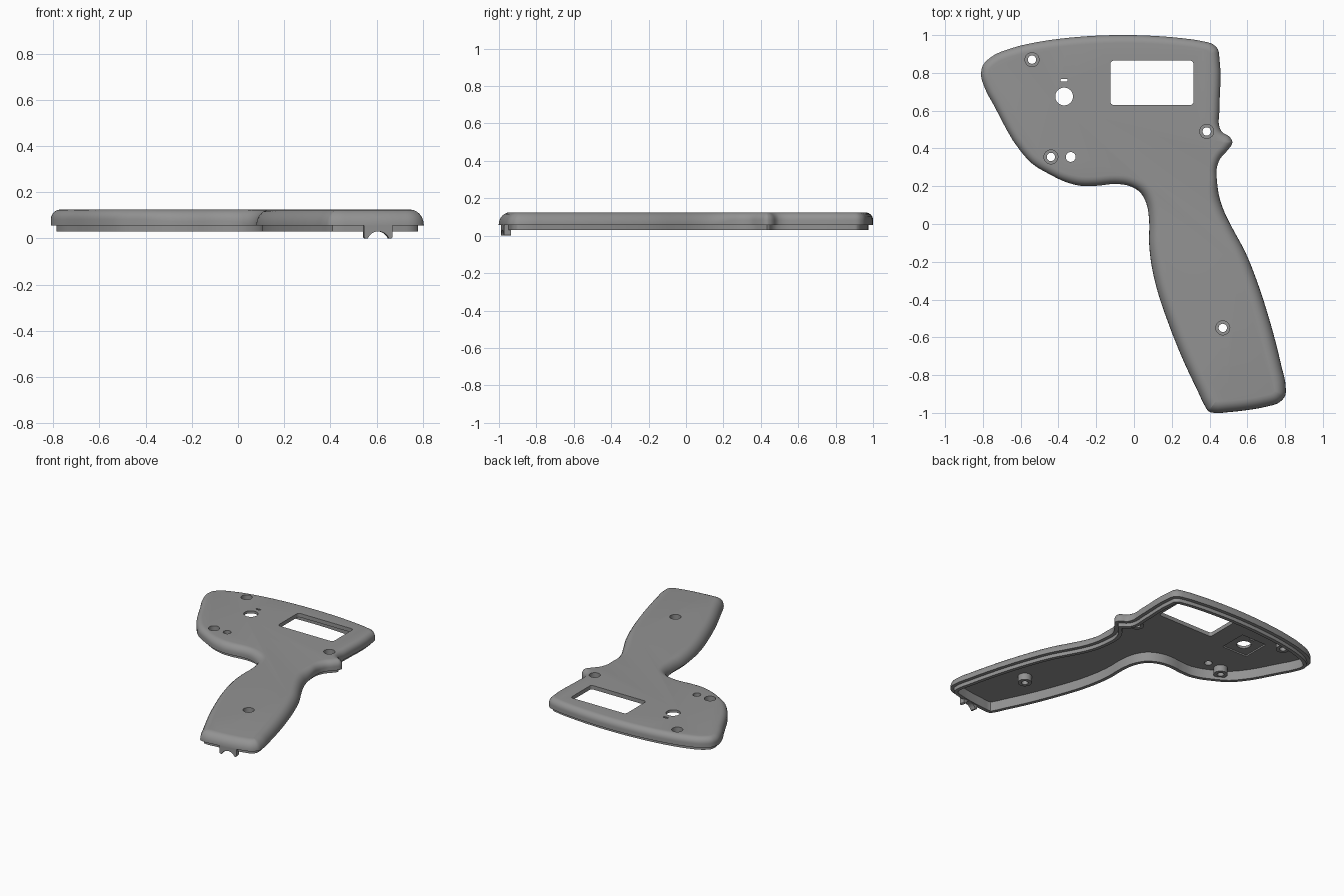
import bpy, bmesh, math
from mathutils import Vector, Matrix

if "Cube" in bpy.data.objects:
    bpy.data.objects.remove(bpy.data.objects["Cube"])

grey = bpy.data.materials.new("mid grey plastic")
grey.diffuse_color = (0.29, 0.29, 0.29, 1)
grey.use_nodes = True
grey.node_tree.nodes["Principled BSDF"].inputs["Base Color"].default_value = grey.diffuse_color

# Outline of the shell, counter-clockwise from the top
OUTLINE = [(-.1, 1), (-.3, .99), (-.5, .965), (-.65, .93), (-.755, .885), (-.8, .84),
           (-.81, .79), (-.79, .72), (-.74, .625), (-.6, .385), (-.54, .32), (-.45, .265),
           (-.36, .222), (-.28, .202), (-.2, .202), (-.1, .212), (-.03, .203), (.03, .17),
           (.065, .11), (.08, .02), (.08, -.1), (.09, -.2), (.12, -.34), (.18, -.52),
           (.26, -.72), (.34, -.89), (.378, -.968), (.395, -.992), (.425, -1), (.5, -.996),
           (.6, -.985), (.7, -.967), (.77, -.944), (.8, -.91), (.803, -.86), (.78, -.75),
           (.7, -.45), (.65, -.3), (.59, -.15), (.52, -.02), (.48, .06), (.455, .13),
           (.44, .22), (.44, .305), (.458, .348), (.495, .39), (.521, .435), (.51, .457),
           (.462, .492), (.452, .515), (.452, .6), (.452, .88), (.444, .925), (.42, .95),
           (.36, .968), (.25, .984), (.1, .996)]


def smooth_loop(pts, steps=4):
    """Closed Hermite spline with tangents that respect uneven spacing."""
    p = [Vector(q) for q in pts]
    n = len(p)
    tan = []
    for i in range(n):
        a, b = p[i] - p[i - 1], p[(i + 1) % n] - p[i]
        la, lb = a.length, b.length
        tan.append((a / la * lb + b / lb * la) / (la + lb))
    out = []
    for i in range(n):
        j = (i + 1) % n
        h = (p[j] - p[i]).length
        for s in range(steps):
            t = s / steps
            out.append(p[i] * (2*t**3 - 3*t*t + 1) + tan[i] * h * (t**3 - 2*t*t + t)
                       + p[j] * (3*t*t - 2*t**3) + tan[j] * h * (t**3 - t*t))
    return out


def seg_dist(q, a, b):
    d = b - a
    t = max(0, min(1, (q - a).dot(d) / d.length_squared))
    return (q - a - d * t).length


def inset(loop, dist):
    """Inset a loop; points folded over at tight corners are bridged."""
    n = len(loop)
    res, ok = [], []
    for i, p in enumerate(loop):
        t = (loop[(i + 1) % n] - loop[i - 1]).normalized()
        q = p + Vector((-t.y, t.x)) * dist[i]
        res.append(q)
        ok.append(min(seg_dist(q, loop[k - 1], loop[k]) for k in range(n)) > dist[i] * .96)
    for i in range(n):
        if not ok[i]:
            a = next(k for k in range(1, n) if ok[(i - k) % n])
            b = next(k for k in range(1, n) if ok[(i + k) % n])
            res[i] = res[(i - a) % n].lerp(res[(i + b) % n], a / (a + b)) if a + b else res[i]
    return res


def add_rings(bm, rings):
    """Skin a stack of equal-length rings and cap both ends."""
    vs = [[bm.verts.new(c) for c in r] for r in rings]
    n = len(vs[0])
    for a, b in zip(vs, vs[1:]):
        for i in range(n):
            j = (i + 1) % n
            bm.faces.new((a[i], a[j], b[j], b[i]))
    bm.faces.new(vs[0][::-1])
    bm.faces.new(vs[-1])


def lathe(bm, x, y, profile, n=32):
    add_rings(bm, [[(x + r * math.cos(2 * math.pi * i / n), y + r * math.sin(2 * math.pi * i / n), z)
                    for i in range(n)] for r, z in profile])


def prism(bm, x0, x1, y0, y1, z0, z1, r):
    """Box with rounded vertical corners."""
    pts = []
    for k, (cx, cy) in enumerate([(x1 - r, y1 - r), (x0 + r, y1 - r), (x0 + r, y0 + r), (x1 - r, y0 + r)]):
        for s in range(5):
            a = math.pi / 2 * (k + s / 4)
            pts.append((cx + r * math.cos(a), cy + r * math.sin(a)))
    add_rings(bm, [[(x, y, z) for x, y in pts] for z in (z0, z1)])


def finish(bm, name):
    bmesh.ops.recalc_face_normals(bm, faces=bm.faces)
    me = bpy.data.meshes.new(name)
    bm.to_mesh(me)
    bm.free()
    ob = bpy.data.objects.new(name, me)
    bpy.context.collection.objects.link(ob)
    me.materials.append(grey)
    return ob


def boolean(ob, bm, op):
    tool = finish(bm, "cutter")
    tool.hide_render = True
    m = ob.modifiers.new(op, 'BOOLEAN')
    m.operation, m.solver, m.object = op, 'EXACT', tool
    bpy.context.view_layer.objects.active = ob
    bpy.ops.object.modifier_apply(modifier=m.name)
    bpy.data.objects.remove(tool)


# Hollow shell: cavity, joint lip, side wall, then rounded top edge
loop = smooth_loop(OUTLINE)
grip = [max(0, min(1, (.24 - p.y) / .1)) for p in loop]   # softer edge on the grip


def ring(off, z):
    dist = off if isinstance(off, list) else [off] * len(loop)
    zs = z if isinstance(z, list) else [z] * len(loop)
    pts = inset(loop, dist) if max(dist) > 0 else loop
    return [(p.x, p.y, h) for p, h in zip(pts, zs)]


rings = [ring(.05, .097), ring(.05, .03), ring(.025, .03), ring(.025, .056), ring(0, .056)]
for s in range(7):
    a = math.pi / 2 * s / 6
    w = [.042 + .018 * g for g in grip]
    h = [.042 + .024 * g for g in grip]
    rings.append(ring([k * (1 - math.cos(a)) for k in w],
                      [.125 - k * (1 - math.sin(a)) for k in h]))
bm = bmesh.new()
add_rings(bm, rings)
shell = finish(bm, "shell")

# Screw bosses under the face
SCREWS = [(-.54, .87), (.385, .49), (-.44, .355), (.47, -.55)]
bm = bmesh.new()
for x, y in SCREWS:
    lathe(bm, x, y, [(.046, .05), (.046, .11)])
boolean(shell, bm, 'UNION')

# Square recess behind the round opening
bm = bmesh.new()
prism(bm, -.47, -.27, .58, .78, .06, .107, .004)
boolean(shell, bm, 'DIFFERENCE')

# Counterbored screw holes, round openings, slot and display window
bm = bmesh.new()
for x, y in SCREWS:
    lathe(bm, x, y, [(.022, -.1), (.022, .085), (.037, .085), (.037, .2)])
lathe(bm, -.37, .675, [(.047, -.1), (.047, .2)], 40)
lathe(bm, -.335, .355, [(.026, -.1), (.026, .2)])
prism(bm, -.388, -.352, .754, .767, -.1, .2, .003)
prism(bm, -.125, .315, .63, .865, -.1, .2, .018)
boolean(shell, bm, 'DIFFERENCE')

# Cable clamp tab with an arched notch at the grip end
prof = [(-.062, .06), (-.062, .004), (-.056, 0)]
for s in range(13):
    a = math.radians(157 - 134 * s / 12)
    prof.append((.05 * math.cos(a), -.0195 + .05 * math.sin(a)))
prof += [(.056, 0), (.062, .004), (.062, .06)]
bm = bmesh.new()
add_rings(bm, [[(x, y, z) for x, z in prof] for y in (-.019, .019)])
bm.transform(Matrix.Translation((.605, -.963, 0)) @ Matrix.Rotation(math.radians(8), 4, 'Z'))
tab = finish(bm, "cable_clamp_tab")

for ob in (shell, tab):
    bpy.ops.object.select_all(action='DESELECT')
    ob.select_set(True)
    bpy.context.view_layer.objects.active = ob
    bpy.ops.object.shade_smooth_by_angle(angle=math.radians(30))
